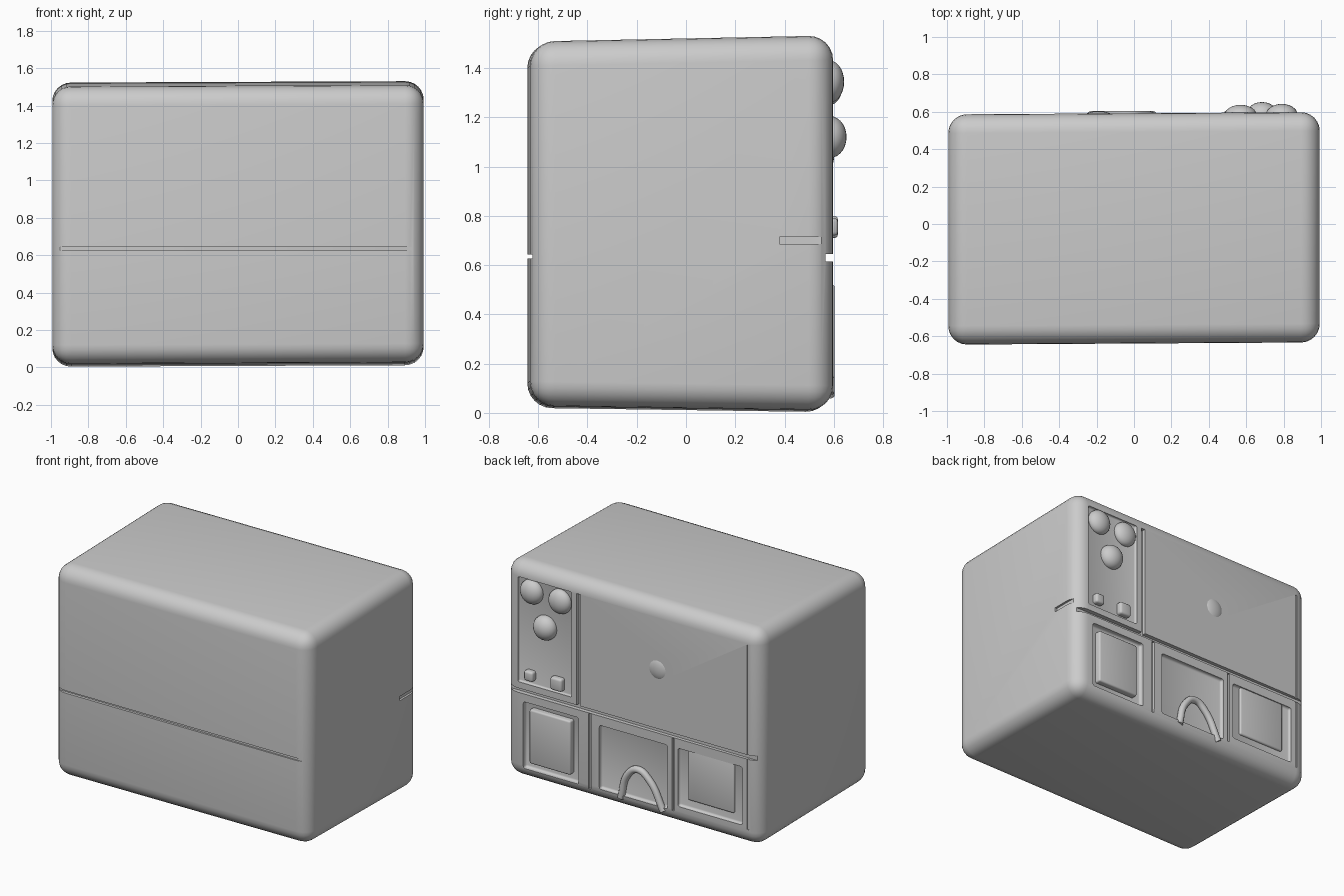
import bpy, bmesh, math
from mathutils import Vector

if "Cube" in bpy.data.objects:
    bpy.data.objects.remove(bpy.data.objects["Cube"])

BACK = 0.592   # nominal plane of the detailed back face


def box(name, x0, x1, y0, y1, z0, z1, bevel=0.0, segments=3):
    """Axis-aligned box, optionally with rounded edges."""
    bm = bmesh.new()
    bmesh.ops.create_cube(bm, size=1)
    for v in bm.verts:
        v.co = Vector(((x0 + x1) / 2 + v.co.x * (x1 - x0),
                       (y0 + y1) / 2 + v.co.y * (y1 - y0),
                       (z0 + z1) / 2 + v.co.z * (z1 - z0)))
    if bevel:
        bmesh.ops.bevel(bm, geom=bm.edges[:], offset=bevel, segments=segments,
                        profile=0.5, affect='EDGES')
    return finish(name, bm)


def finish(name, bm):
    bmesh.ops.recalc_face_normals(bm, faces=bm.faces[:])
    me = bpy.data.meshes.new(name)
    bm.to_mesh(me)
    bm.free()
    ob = bpy.data.objects.new(name, me)
    bpy.context.collection.objects.link(ob)
    return ob


def smooth(ob, angle=35):
    bpy.ops.object.select_all(action='DESELECT')
    ob.select_set(True)
    bpy.context.view_layer.objects.active = ob
    bpy.ops.object.shade_smooth_by_angle(angle=math.radians(angle))


def dome(name, x, y, z, rx, ry, rz):
    """Flattened ball half sunk into the back face."""
    bm = bmesh.new()
    bmesh.ops.create_uvsphere(bm, u_segments=24, v_segments=14, radius=1)
    for v in bm.verts:
        v.co = Vector((x + v.co.x * rx, y + v.co.y * ry, z + v.co.z * rz))
    ob = finish(name, bm)
    smooth(ob, 60)
    return ob


# Main casing: rounded block, slightly out of square
body = box("casing", -0.993, 0.993, -0.639, BACK, 0.015, 1.517, 0.1, 6)
for v in body.data.vertices:
    x, y, z = v.co
    v.co.z += 0.012 * y / 0.6 * (1 if z > 0.75 else -0.7) + 0.004 * x
    v.co.y += 0.006 * x

cutters = []


def cut(x0, x1, z0, z1, depth, bevel=0.0):
    """Sink a pocket into the back face."""
    cutters.append(box("cutter", x0, x1, BACK - depth, BACK + 0.1, z0, z1, bevel))


# Horizontal seam across the front and the back
cutters.append(box("cutter", -1.1, 1.1, -0.8, -0.624, 0.626, 0.643))
cut(-1.1, 1.1, 0.615, 0.645, 0.026)
# Notch on the right side, next to the back edge
cutters.append(box("cutter", 0.978, 1.1, 0.38, 0.7, 0.685, 0.715))
# Control panel pocket and the upright groove beside it
cut(0.475, 0.89, 0.69, 1.43, 0.014, 0.01)
cut(0.405, 0.435, 0.63, 1.43, 0.025)
# Lower pockets: one plated, two open trays
cut(0.42, 0.85, 0.09, 0.56, 0.03, 0.015)
cut(-0.27, 0.26, 0.10, 0.55, 0.027, 0.015)
cut(-0.85, -0.35, 0.14, 0.55, 0.025, 0.015)
# Fine upright joints between the lower pockets
cut(0.325, 0.345, 0.08, 0.61, 0.015)
cut(-0.32, -0.305, 0.10, 0.61, 0.015)
# Upright joint at the far end of the large panel
cut(-0.90, -0.885, 0.12, 1.42, 0.012)

# Round pocket in the large panel
bm = bmesh.new()
bmesh.ops.create_cone(bm, cap_ends=True, segments=28, radius1=0.105, radius2=0.105, depth=0.2)
for v in bm.verts:
    v.co = Vector((-0.19 + v.co.x, BACK + 0.08 + v.co.z, 1.06 + v.co.y))
cutters.append(finish("cutter", bm))

for c in cutters:
    m = body.modifiers.new("cut", 'BOOLEAN')
    m.object = c
    m.operation = 'DIFFERENCE'
    m.solver = 'EXACT'
bpy.context.view_layer.objects.active = body
body.select_set(True)
for m in list(body.modifiers):
    bpy.ops.object.modifier_apply(modifier=m.name)
for c in cutters:
    bpy.data.objects.remove(c, do_unlink=True)
smooth(body, 30)

# Three dials in a triangle on the control panel
for x, z, top in ((0.79, 1.345, 0.05), (0.57, 1.335, 0.045), (0.685, 1.12, 0.06)):
    dome("dial", x, BACK - 0.008, z, 0.085, top + 0.008, 0.085)

# Two small buttons under the dials
for x, s in ((0.80, 0.035), (0.585, 0.045)):
    smooth(box("button", x - s, x + s, BACK - 0.03, BACK + 0.025, 0.755 - s, 0.755 + s, 0.015))

# Centre knob in the round pocket
dome("panel_knob", -0.19, BACK - 0.025, 1.06, 0.085, 0.036, 0.085)

# Raised plate in the first lower pocket
smooth(box("lower_plate", 0.48, 0.80, BACK - 0.06, BACK + 0.012, 0.14, 0.52, 0.012))
# Shallow inner plate in the third lower pocket
smooth(box("tray_plate", -0.78, -0.42, BACK - 0.06, BACK - 0.01, 0.2, 0.56, 0.012))

# Arched cord in the middle tray
cu = bpy.data.curves.new("arched_cord", 'CURVE')
cu.dimensions = '3D'
cu.bevel_depth = 0.024
cu.bevel_resolution = 3
cu.use_fill_caps = True
sp = cu.splines.new('BEZIER')
pts = ((0.10, 0.08), (0.05, 0.25), (-0.03, 0.31), (-0.12, 0.26), (-0.23, 0.07))
sp.bezier_points.add(len(pts) - 1)
for p, (x, z) in zip(sp.bezier_points, pts):
    p.co = (x, BACK - 0.012, z)
    p.handle_left_type = p.handle_right_type = 'AUTO'
bpy.context.collection.objects.link(bpy.data.objects.new("arched_cord", cu))
